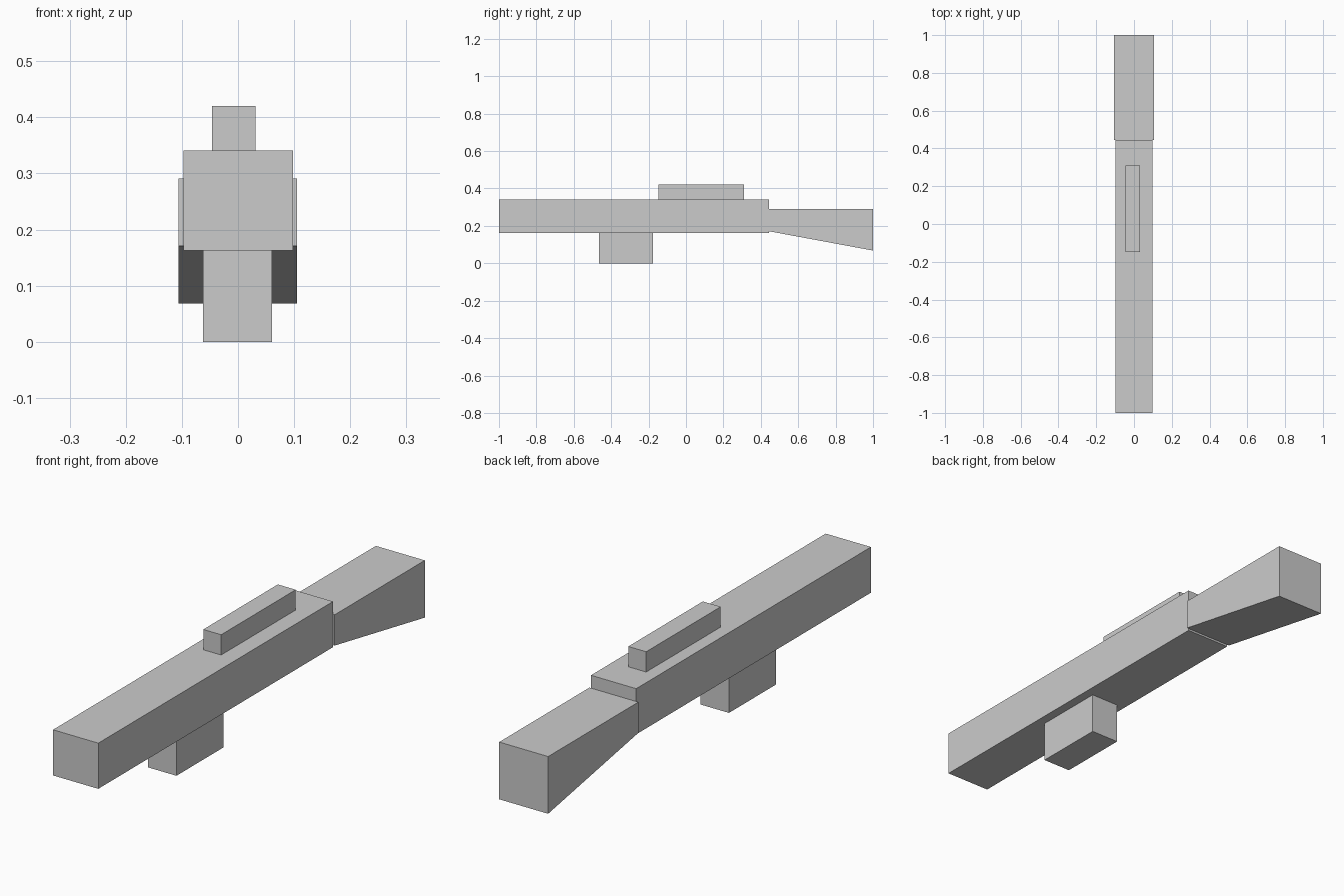
import bpy
import bmesh

cube = bpy.data.objects.get("Cube")
if cube:
    bpy.data.objects.remove(cube, do_unlink=True)

GREY = (0.6, 0.6, 0.6, 1)
grey = bpy.data.materials.new("plain grey")
grey.use_nodes = True
grey.diffuse_color = GREY
grey.node_tree.nodes["Principled BSDF"].inputs["Base Color"].default_value = GREY


def prism(name, x_range, profile):
    """Extrude a side profile of (y, z) points across x_range."""
    bm = bmesh.new()
    x0, x1 = x_range
    face = bm.faces.new([bm.verts.new((x0, y, z)) for y, z in profile])
    result = bmesh.ops.extrude_face_region(bm, geom=[face], use_keep_orig=True)
    verts = [g for g in result["geom"] if isinstance(g, bmesh.types.BMVert)]
    bmesh.ops.translate(bm, verts=verts, vec=(x1 - x0, 0, 0))
    bmesh.ops.recalc_face_normals(bm, faces=bm.faces)
    mesh = bpy.data.meshes.new(name)
    bm.to_mesh(mesh)
    bm.free()
    mesh.materials.append(grey)
    obj = bpy.data.objects.new(name, mesh)
    bpy.context.collection.objects.link(obj)
    return obj


def box(name, x_range, y_range, z_range):
    (y0, y1), (z0, z1) = y_range, z_range
    return prism(name, x_range, [(y0, z0), (y1, z0), (y1, z1), (y0, z1)])


# Long main body, top rail and lower block
box("main_body", (-0.097, 0.098), (-1, 0.445), (0.163, 0.341))
box("top_rail", (-0.046, 0.031), (-0.148, 0.311), (0.341, 0.42))
box("lower_block", (-0.062, 0.061), (-0.466, -0.176), (0, 0.163))

# Rear stock, deepening towards the back
prism("rear_stock", (-0.106, 0.105),
      [(0.445, 0.171), (1, 0.068), (1, 0.291), (0.445, 0.291)])
